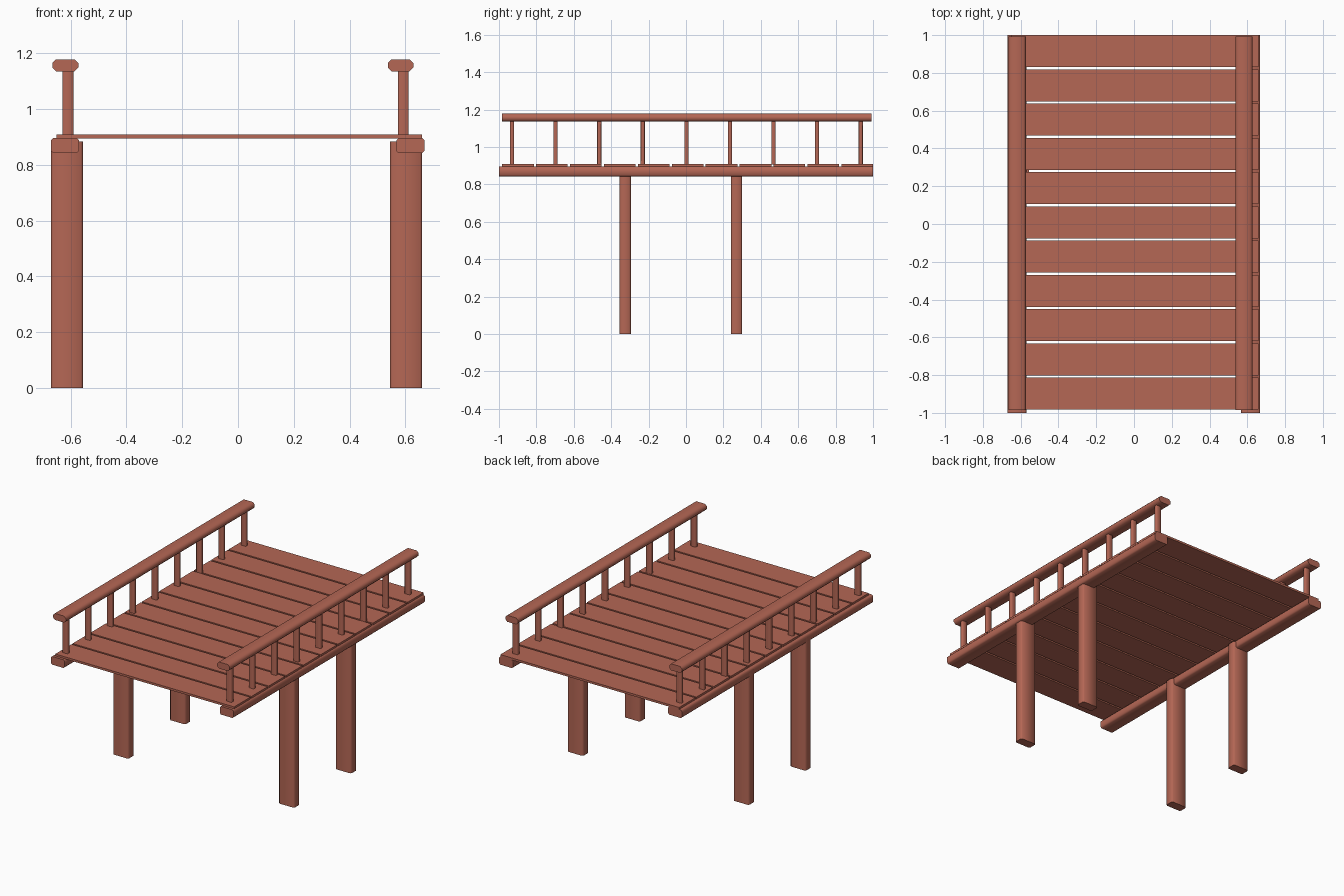
import bpy, bmesh, math

if "Cube" in bpy.data.objects:
    bpy.data.objects.remove(bpy.data.objects["Cube"])

wood = bpy.data.materials.new("reddish brown wood")
wood.diffuse_color = (0.46, 0.135, 0.09, 1)
wood.use_nodes = True
wood.node_tree.nodes["Principled BSDF"].inputs["Base Color"].default_value = wood.diffuse_color


def bar(name, lo, hi, axis=None, chamfer=0.0):
    """Box from lo to hi; edges running along `axis` are chamfered."""
    bm = bmesh.new()
    bmesh.ops.create_cube(bm, size=1)
    for v in bm.verts:
        for i in range(3):
            v.co[i] = (lo[i] + hi[i]) / 2 + v.co[i] * (hi[i] - lo[i])
    if axis is not None:
        edges = [e for e in bm.edges
                 if abs((e.verts[0].co - e.verts[1].co).normalized()[axis]) > 0.9]
        bmesh.ops.bevel(bm, geom=edges, offset=chamfer, segments=1,
                        profile=0.5, affect='EDGES')
    me = bpy.data.meshes.new(name)
    bm.to_mesh(me)
    bm.free()
    me.materials.append(wood)
    ob = bpy.data.objects.new(name, me)
    bpy.context.collection.objects.link(ob)
    for p in me.polygons:
        p.use_smooth = True
    bpy.ops.object.select_all(action='DESELECT')
    ob.select_set(True)
    bpy.context.view_layer.objects.active = ob
    bpy.ops.object.shade_smooth_by_angle(angle=math.radians(50))
    return ob


# Deck planks
count, y0, y1, gap = 11, -0.983, 1.0, 0.012
pitch = (y1 - y0 + gap) / count
for i in range(count):
    y = y0 + i * pitch
    bar(f"deck_plank_{i + 1}", (-0.65, y, 0.895), (0.66, y + pitch - gap, 0.909))

# Per side: posts, beam, handrail and balusters (inner/outer x read per side)
sides = {
    "left": dict(post=(-0.67, -0.555), beam=(-0.67, -0.57),
                 rail=(-0.665, -0.572), bal=(-0.628, -0.59)),
    "right": dict(post=(0.545, 0.66), beam=(0.567, 0.668),
                  rail=(0.537, 0.628), bal=(0.573, 0.611)),
}
for side, s in sides.items():
    # Support posts
    for label, y in (("front", -0.325), ("back", 0.27)):
        bar(f"{label}_{side}_post", (s["post"][0], y - 0.03, 0),
            (s["post"][1], y + 0.03, 0.883), 2, 0.008)
    # Long beam under the deck
    bar(f"{side}_beam", (s["beam"][0], -1, 0.842), (s["beam"][1], 1, 0.896), 1, 0.008)
    # Handrail
    bar(f"{side}_handrail", (s["rail"][0], -0.985, 1.135),
        (s["rail"][1], 0.992, 1.178), 1, 0.013)
    # Balusters
    for k in range(9):
        y = 0.002 + (k - 4) * 0.233
        bar(f"{side}_baluster_{k + 1}", (s["bal"][0], y - 0.011, 0.905),
            (s["bal"][1], y + 0.011, 1.14), 2, 0.003)
